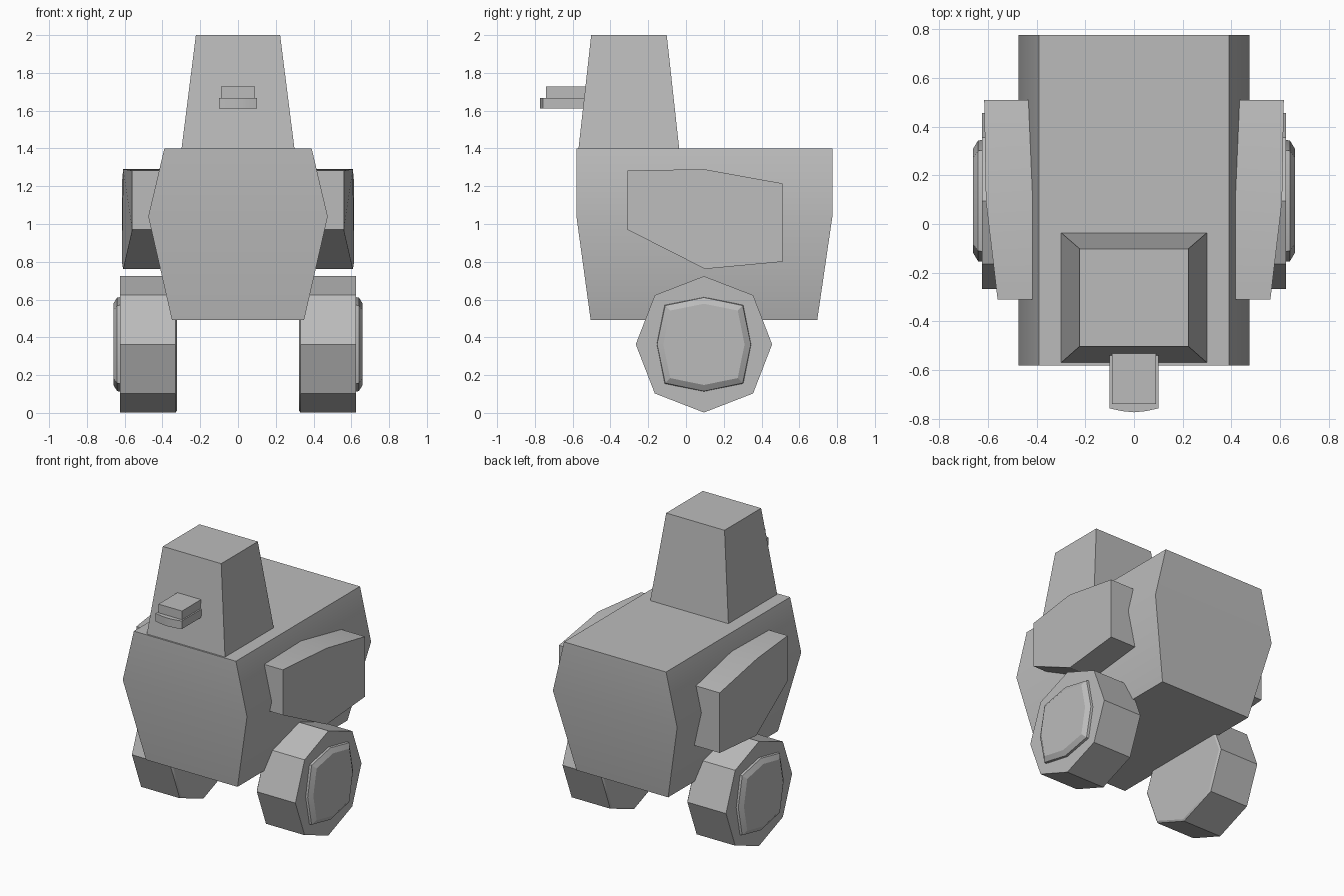
import bpy, bmesh, math

if "Cube" in bpy.data.objects:
    bpy.data.objects.remove(bpy.data.objects["Cube"])

grey = bpy.data.materials.new("plain grey")
grey.diffuse_color = (0.5, 0.5, 0.5, 1)
grey.use_nodes = True
grey.node_tree.nodes["Principled BSDF"].inputs["Base Color"].default_value = grey.diffuse_color


def loft(name, rings):
    """Skin a closed solid through equal-length rings of points."""
    bm = bmesh.new()
    rows = [[bm.verts.new(p) for p in ring] for ring in rings]
    n = len(rows[0])
    for a, b in zip(rows, rows[1:]):
        for i in range(n):
            j = (i + 1) % n
            bm.faces.new((a[i], a[j], b[j], b[i]))
    bm.faces.new(rows[0][::-1])
    bm.faces.new(rows[-1])
    bmesh.ops.recalc_face_normals(bm, faces=bm.faces)
    mesh = bpy.data.meshes.new(name)
    bm.to_mesh(mesh)
    bm.free()
    mesh.materials.append(grey)
    ob = bpy.data.objects.new(name, mesh)
    bpy.context.collection.objects.link(ob)
    bpy.ops.object.select_all(action='DESELECT')
    ob.select_set(True)
    bpy.context.view_layer.objects.active = ob
    bpy.ops.object.shade_smooth_by_angle(angle=math.radians(30))
    return ob


def rect(hx, y0, y1, z):
    return [(-hx, y0, z), (hx, y0, z), (hx, y1, z), (-hx, y1, z)]


def octagon(x, r_axis, r_diag, cy=0.095, cz=0.363):
    ring = []
    for i in range(8):
        a = i * math.pi / 4
        r = r_diag if i % 2 else r_axis
        ring.append((x, cy + r * math.cos(a), cz + r * math.sin(a)))
    return ring


# Main body, widest at the middle
loft("body", [rect(0.35, -0.505, 0.695, 0.493),
              rect(0.475, -0.58, 0.775, 1.04),
              rect(0.39, -0.58, 0.775, 1.4)])

# Tapered head block
loft("head", [rect(0.30, -0.57, -0.035, 1.39),
              rect(0.223, -0.502, -0.102, 2.0)])

# Beak of two stacked plates, the lower one with a bowed front
bow = [(-0.1, -0.50), (-0.1, -0.757), (-0.05, -0.768), (0, -0.773),
       (0.05, -0.768), (0.1, -0.757), (0.1, -0.50)]
loft("lower_beak", [[(x, y, z) for x, y in bow] for z in (1.612, 1.668)])
loft("upper_beak", [rect(0.09, -0.74, -0.50, z) for z in (1.668, 1.728)])

# Side panel outline as (outer x, y, z)
panel = [(0.56, -0.31, 1.283), (0.608, 0.095, 1.29), (0.615, 0.51, 1.215),
         (0.615, 0.51, 0.80), (0.608, 0.10, 0.762), (0.56, -0.31, 0.97)]

for side, s in (("left", -1), ("right", 1)):
    def flip(ring):
        return [(s * x, y, z) for x, y, z in ring]

    # Side panel, sunk into the body
    loft(side + "_panel", [flip([(0.39, y, z) for x, y, z in panel]),
                           flip(panel)])
    # Eight-sided wheel
    loft(side + "_wheel", [flip(octagon(0.322, 0.35, 0.355)),
                           flip(octagon(0.33, 0.361, 0.368)),
                           flip(octagon(0.625, 0.361, 0.368))])
    # Raised hub cap
    loft(side + "_hub", [flip(octagon(0.62, 0.25, 0.295)),
                         flip(octagon(0.64, 0.248, 0.29)),
                         flip(octagon(0.66, 0.215, 0.253))])
